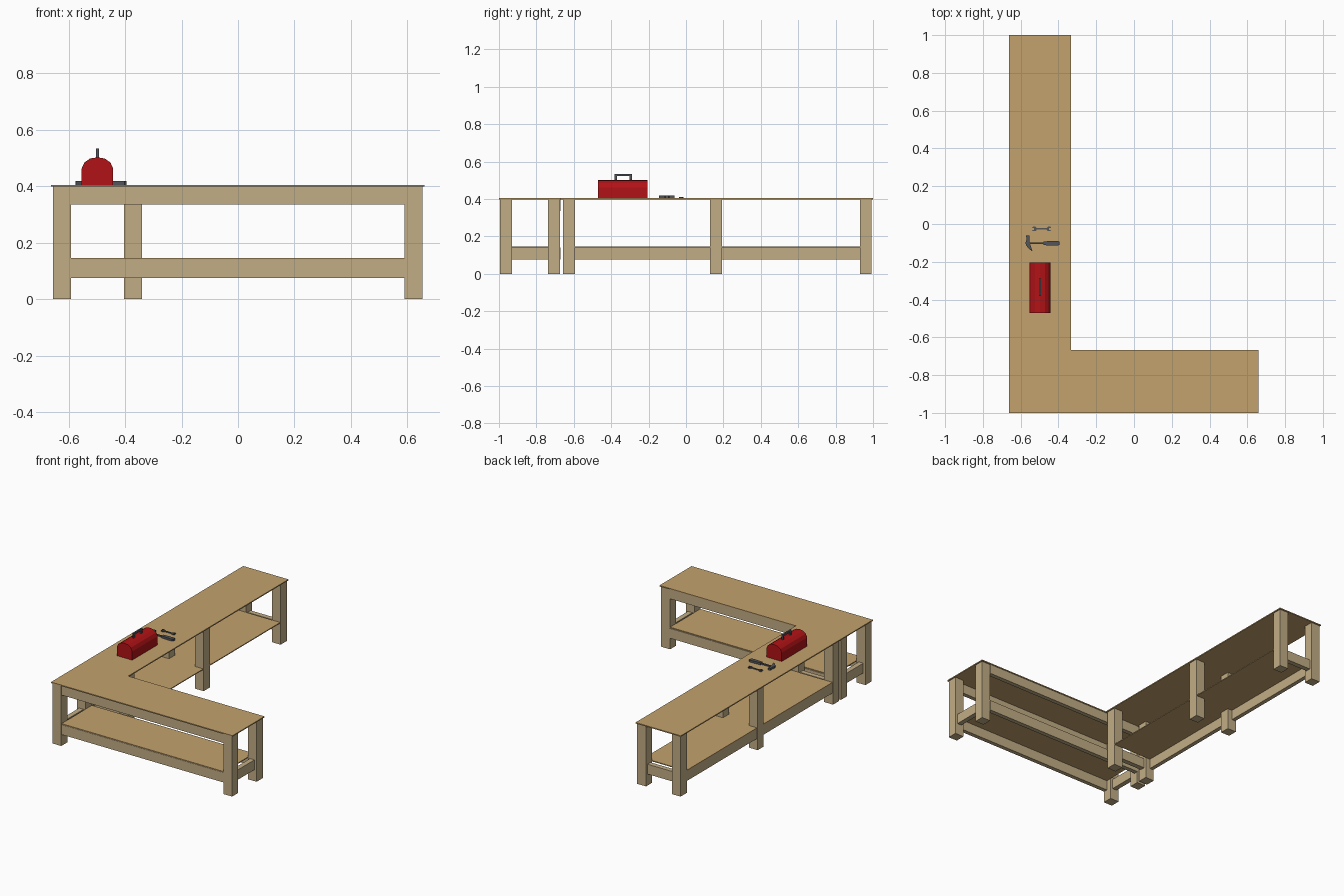
import bpy, bmesh, math
from mathutils import Vector

if "Cube" in bpy.data.objects:
    bpy.data.objects.remove(bpy.data.objects["Cube"])


def material(name, rgb):
    m = bpy.data.materials.new(name)
    m.diffuse_color = (*rgb, 1)
    m.use_nodes = True
    m.node_tree.nodes["Principled BSDF"].inputs["Base Color"].default_value = m.diffuse_color
    return m


TOP = material("tan board", (0.55, 0.36, 0.155))
WOOD = material("pale timber", (0.54, 0.42, 0.24))
RED = material("red paint", (0.44, 0.006, 0.008))
STEEL = material("dark steel", (0.085, 0.09, 0.1))


def finish(name, bm, mat):
    bmesh.ops.recalc_face_normals(bm, faces=bm.faces)
    me = bpy.data.meshes.new(name)
    bm.to_mesh(me)
    bm.free()
    me.materials.append(mat)
    ob = bpy.data.objects.new(name, me)
    bpy.context.collection.objects.link(ob)
    return ob


def box(name, x, y, z, mat):
    """Box from (min, max) ranges."""
    bm = bmesh.new()
    bmesh.ops.create_cube(bm, size=1)
    for v in bm.verts:
        v.co = Vector([(r[0] + r[1]) / 2 + c * (r[1] - r[0]) for r, c in zip((x, y, z), v.co)])
    return finish(name, bm, mat)


def prism(name, pts, offset, mat):
    """Extrude a closed outline of 3D points by an offset."""
    bm = bmesh.new()
    f = bm.faces.new([bm.verts.new(p) for p in pts])
    ext = bmesh.ops.extrude_face_region(bm, geom=[f])
    bmesh.ops.translate(bm, vec=offset,
                        verts=[g for g in ext["geom"] if isinstance(g, bmesh.types.BMVert)])
    bmesh.ops.triangulate(bm, faces=[f for f in bm.faces if len(f.verts) > 4])
    return finish(name, bm, mat)


TABLE = (0.398, 0.405)
APRON = (0.335, 0.398)
RAIL = (0.075, 0.14)
SHELF = (0.14, 0.146)
LEG = (0, 0.398)

# front bench
box("front_bench_top", (-0.662, 0.66), (-1, -0.667), TABLE, TOP)
for sx, x in (("left", (-0.656, -0.592)), ("right", (0.589, 0.653))):
    for sy, y in (("front", (-0.994, -0.93)), ("back", (-0.739, -0.675))):
        box(f"front_bench_{sy}_{sx}_leg", x, y, LEG, WOOD)
    xc = (x[0] + x[1]) / 2
    box(f"front_bench_{sx}_end_rail", (xc - 0.016, xc + 0.016), (-0.93, -0.739), RAIL, WOOD)
for sy, y in (("front", (-0.992, -0.965)), ("back", (-0.70, -0.671))):
    box(f"front_bench_{sy}_apron", (-0.592, 0.589), y, APRON, WOOD)
    box(f"front_bench_{sy}_rail", (-0.592, 0.589), y, RAIL, WOOD)
box("front_bench_shelf", (-0.592, 0.589), (-0.99, -0.675), SHELF, TOP)

# long side bench
box("side_bench_top", (-0.662, -0.333), (-0.667, 1), TABLE, TOP)
leg_y = ((-0.657, -0.593), (0.128, 0.192), (0.929, 0.993))
for i, y in enumerate(leg_y):
    for sx, x in (("left", (-0.656, -0.592)), ("right", (-0.404, -0.34))):
        box(f"side_bench_{sx}_leg_{i + 1}", x, y, LEG, WOOD)
    if i != 1:
        yc = (y[0] + y[1]) / 2
        box(f"side_bench_end_rail_{i + 1}", (-0.592, -0.404), (yc - 0.016, yc + 0.016), RAIL, WOOD)
for i in range(2):
    a, b = leg_y[i][1], leg_y[i + 1][0]
    box(f"side_bench_left_rail_{i + 1}", (-0.652, -0.625), (a, b), RAIL, WOOD)
box("side_bench_shelf", (-0.652, -0.343), (-0.593, 0.929), SHELF, TOP)

# toolbox with domed lid
half = [(0.056, 0.405), (0.056, 0.462), (0.046, 0.484), (0.026, 0.498)]
prof = half + [(0, 0.502)] + [(-x, z) for x, z in reversed(half)]
prism("toolbox_body", [(-0.498 + x, -0.47, z) for x, z in prof], (0, 0.265, 0), RED)

# toolbox handle
hx = (-0.503, -0.493)
box("toolbox_handle_grip", hx, (-0.381, -0.289), (0.522, 0.534), STEEL)
for n, y in (("front", -0.381), ("back", -0.301)):
    box(f"toolbox_handle_{n}_post", hx, (y, y + 0.012), (0.496, 0.523), STEEL)

# hammer lying on the bench
head = [(-0.571, -0.062), (-0.554, -0.062), (-0.554, -0.09), (-0.548, -0.112),
        (-0.537, -0.145), (-0.556, -0.132), (-0.570, -0.115), (-0.575, -0.10), (-0.569, -0.085)]
prism("hammer_head", [(x, y, 0.405) for x, y in head], (0, 0, 0.013), STEEL)
box("hammer_shaft", (-0.56, -0.475), (-0.107, -0.097), (0.407, 0.415), STEEL)
grip = [(-0.478, -0.112), (-0.402, -0.115), (-0.395, -0.110),
        (-0.395, -0.094), (-0.402, -0.089), (-0.478, -0.092)]
prism("hammer_grip", [(x, y, 0.405) for x, y in grip], (0, 0, 0.014), STEEL)

# open-ended wrench
box("wrench_shaft", (-0.525, -0.455), (-0.03, -0.022), (0.405, 0.410), STEEL)
for n, cx, d in (("left", -0.526, -1), ("right", -0.452, 1)):
    jaw = [(0.014, 0.006), (0.009, 0.012), (-0.004, 0.012), (-0.011, 0.005)]
    outline = jaw + [(x, -y) for x, y in reversed(jaw)] + [(0.003, -0.005), (0.003, 0.005)]
    prism(f"wrench_{n}_jaw", [(cx + d * x, -0.026 + y, 0.405) for x, y in outline],
          (0, 0, 0.006), STEEL)
